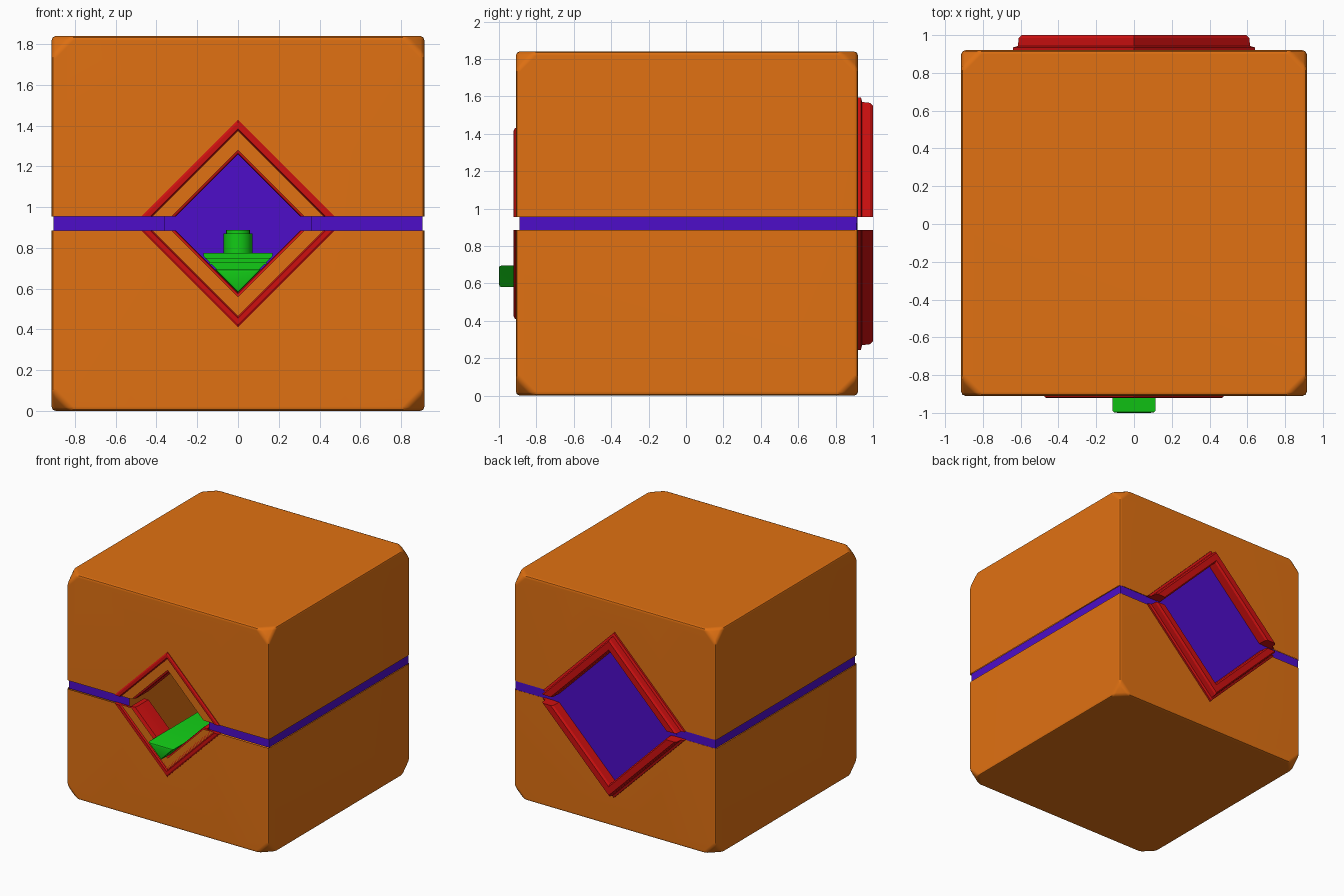
import bpy, bmesh, math
from mathutils import Vector

old = bpy.data.objects.get("Cube")
if old:
    bpy.data.objects.remove(old, do_unlink=True)

C = 0.92       # height of the seam centre
GAP = 0.035    # half the seam height
W = 0.915      # half the body width
FRONT, BACK = -0.91, 0.92


def material(name, rgb):
    m = bpy.data.materials.new(name)
    m.use_nodes = True
    col = (*rgb, 1)
    m.diffuse_color = col
    bsdf = m.node_tree.nodes["Principled BSDF"]
    bsdf.inputs["Base Color"].default_value = col
    bsdf.inputs["Roughness"].default_value = 0.7
    return m


ORANGE = material("orange", (0.75, 0.165, 0.006))
PURPLE = material("purple", (0.075, 0.004, 0.58))
RED = material("red", (0.62, 0.005, 0.005))
GREEN = material("green", (0.006, 0.6, 0.008))


def finish(name, bm, mat, angle=35):
    me = bpy.data.meshes.new(name)
    bm.to_mesh(me)
    bm.free()
    me.materials.append(mat)
    ob = bpy.data.objects.new(name, me)
    bpy.context.collection.objects.link(ob)
    bpy.ops.object.select_all(action='DESELECT')
    ob.select_set(True)
    bpy.context.view_layer.objects.active = ob
    bpy.ops.object.shade_smooth_by_angle(angle=math.radians(angle))
    return ob


def box(bm, lo, hi):
    verts = bmesh.ops.create_cube(bm, size=1)["verts"]
    for v in verts:
        v.co = [(a + b) / 2 + (b - a) * c for a, b, c in zip(lo, hi, v.co)]
    return verts


def prism(bm, outline, y0, y1):
    """Extrude an x/z outline along y."""
    rings = [[bm.verts.new((x, y, z)) for x, z in outline] for y in (y0, y1)]
    bm.faces.new(rings[0])
    bm.faces.new(rings[1][::-1])
    n = len(outline)
    for i in range(n):
        j = (i + 1) % n
        bm.faces.new((rings[0][i], rings[1][i], rings[1][j], rings[0][j]))
    bmesh.ops.recalc_face_normals(bm, faces=bm.faces)


def shell(name, s):
    """Hollow half of the block, open at the seam and at both diamonds."""
    bm = bmesh.new()
    seam, outer = C + s * GAP, C + s * C
    box(bm, (-W, FRONT, min(seam, outer)), (W, BACK, max(seam, outer)))

    def at_seam(v):
        return abs(v.co.z - seam) < 1e-4

    # worn corners, then softened edges
    bmesh.ops.bevel(bm, geom=[v for v in bm.verts if not at_seam(v)],
                    offset=0.1, affect='VERTICES', segments=1)
    edges = [e for e in bm.edges if not all(at_seam(v) for v in e.verts)]
    bmesh.ops.bevel(bm, geom=edges, offset=0.022, affect='EDGES', segments=2, profile=0.5)
    bm.normal_update()
    seam_faces = [f for f in bm.faces if all(at_seam(v) for v in f.verts)]
    bmesh.ops.delete(bm, geom=seam_faces, context='FACES')
    # diamond openings
    for y, r in ((FRONT, 0.36), (BACK, 0.56)):
        def flat():
            return [f for f in bm.faces if all(abs(v.co.y - y) < 1e-3 for v in f.verts)]
        for side in (-1, 1):
            faces = flat()
            geom = set(faces)
            for f in faces:
                geom.update(f.edges)
                geom.update(f.verts)
            bmesh.ops.bisect_plane(bm, geom=list(geom), dist=1e-5,
                                   plane_co=(0, y, C + s * r), plane_no=(side, 0, s))
        hole = []
        for f in flat():
            c = f.calc_center_median()
            if abs(c.x) + abs(c.z - C) < r - 1e-3:
                hole.append(f)
        bmesh.ops.delete(bm, geom=hole, context='FACES')
    ob = finish(name, bm, ORANGE)
    ob.modifiers.new("even_shading", 'WEIGHTED_NORMAL').keep_sharp = True


def half_frame(name, profile, s):
    """Mitred moulding over half a diamond; profile is (radius, y)."""
    bm = bmesh.new()
    rings = [[], [], []]
    for r, y in profile:
        rings[0].append(bm.verts.new((GAP - r, y, C + s * GAP)))
        rings[1].append(bm.verts.new((0, y, C + s * r)))
        rings[2].append(bm.verts.new((r - GAP, y, C + s * GAP)))
    n = len(profile)
    for a, b in zip(rings, rings[1:]):
        for i in range(n):
            j = (i + 1) % n
            bm.faces.new((a[i], a[j], b[j], b[i]))
    bm.faces.new(rings[0])
    bm.faces.new(rings[2][::-1])
    bmesh.ops.recalc_face_normals(bm, faces=bm.faces)
    finish(name, bm, RED, 20)


front_profile = [(0.51, -0.89), (0.51, -0.915), (0.495, -0.922), (0.465, -0.922),
                 (0.455, -0.91), (0.42, -0.91), (0.41, -0.9), (0.345, -0.885),
                 (0.34, -0.87), (0.34, -0.72), (0.38, -0.72), (0.38, -0.89)]
back_profile = [(0.675, 0.9), (0.675, 0.935), (0.65, 0.942), (0.645, 0.985),
                (0.63, 1.0), (0.56, 1.0), (0.545, 0.985), (0.54, 0.9)]
for half, s in (("upper", 1), ("lower", -1)):
    shell(half + "_block", s)
    half_frame(half + "_front_frame", front_profile, s)
    half_frame(half + "_back_frame", back_profile, s)

# Seam band: an outward-facing wall on each side, open at the diamonds
bm = bmesh.new()
for side in (-1, 1):
    path = [(0.36, -0.89), (0.905, -0.89), (0.905, 0.912), (0.54, 0.912)]
    for (x0, y0), (x1, y1) in zip(path, path[1:]):
        quad = [(x0, y0, -1), (x1, y1, -1), (x1, y1, 1), (x0, y0, 1)]
        vs = [bm.verts.new((side * x, y, C + k * (GAP + 0.004))) for x, y, k in quad]
        bm.faces.new(vs if side > 0 else vs[::-1])
finish("seam_band", bm, PURPLE)

# Diamond panel closing the back
bm = bmesh.new()
R = 0.57
prism(bm, [(-R, C), (0, C + R), (R, C), (0, C - R)], 0.908, 0.916)
finish("back_panel", bm, PURPLE)

# Tongue resting in the lower corner of the opening
bm = bmesh.new()
prism(bm, [(0, 0.58), (0.115, 0.695), (-0.115, 0.695)], -1.0, -0.3)
bmesh.ops.bevel(bm, geom=[e for e in bm.edges if all(v.co.y < -0.99 for v in e.verts)],
                offset=0.012, segments=2, affect='EDGES', profile=0.5)
finish("tongue", bm, GREEN)

# Stepped base and post behind the tongue
bm = bmesh.new()
for top, half, y0 in ((0.72, 0.14, -0.32), (0.745, 0.16, -0.28), (0.775, 0.17, -0.24)):
    prism(bm, [(0, 0.59), (half, 0.59 + half), (half, top), (-half, top),
               (-half, 0.59 + half)], y0, 0.1)
finish("tongue_base", bm, GREEN)
for name, radius, z0, z1 in (("post", 0.07, 0.76, 0.87), ("post_cap", 0.06, 0.87, 0.888)):
    bm = bmesh.new()
    bmesh.ops.create_cone(bm, cap_ends=True, segments=16, radius1=radius,
                          radius2=radius, depth=z1 - z0)
    bmesh.ops.translate(bm, verts=bm.verts, vec=Vector((0, -0.08, (z0 + z1) / 2)))
    finish(name, bm, GREEN)
